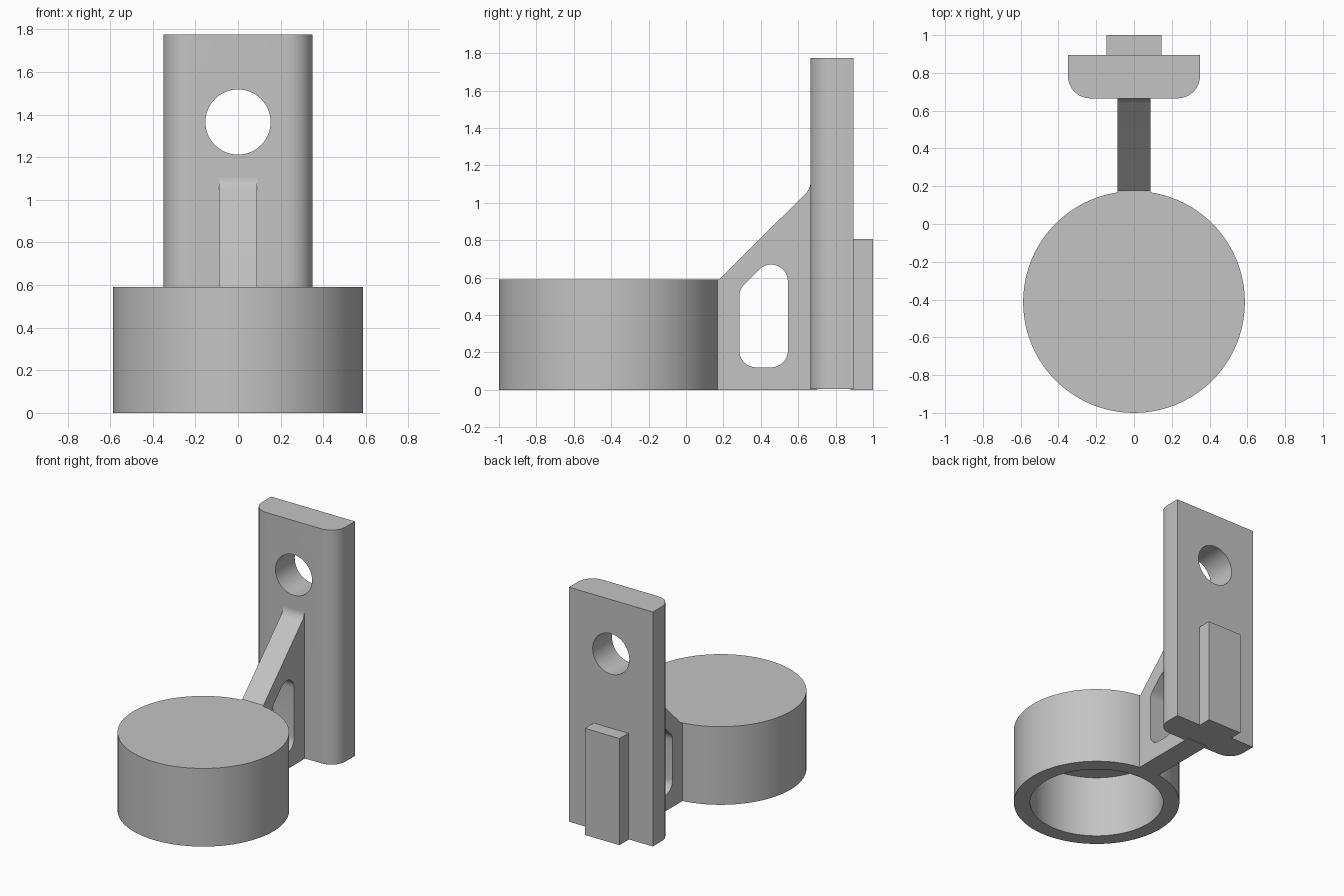
import bpy, bmesh, math
from mathutils import Matrix, Vector

cube = bpy.data.objects.get("Cube")
if cube:
    bpy.data.objects.remove(cube, do_unlink=True)

GREY = (0.55, 0.55, 0.55, 1)
grey = bpy.data.materials.new("plain grey")
grey.use_nodes = True
grey.diffuse_color = GREY
grey.node_tree.nodes["Principled BSDF"].inputs["Base Color"].default_value = GREY

# Axis swaps: profile (u, v) and depth w go to model space
UPRIGHT = Matrix.Identity(3)                              # x, y, depth z
SIDEWAYS = Matrix(((0, 0, 1), (1, 0, 0), (0, 1, 0)))      # y, z, depth x
FRONTAL = Matrix(((1, 0, 0), (0, 0, -1), (0, 1, 0)))      # x, z, depth -y


def rounded(corners, steps=10):
    """Turn (u, v, radius) corners into a filleted outline."""
    out = []
    n = len(corners)
    for i, (u, v, r) in enumerate(corners):
        p = Vector((u, v))
        if r == 0:
            out.append(p)
            continue
        a = (Vector(corners[i - 1][:2]) - p).normalized()
        b = (Vector(corners[(i + 1) % n][:2]) - p).normalized()
        half = a.angle(b) / 2
        centre = p + (a + b).normalized() * r / math.sin(half)
        start = p + a * r / math.tan(half) - centre
        end = p + b * r / math.tan(half) - centre
        sweep = start.angle(end)
        for k in range(steps + 1):
            t = k / steps
            out.append(centre + (start * math.sin((1 - t) * sweep)
                                 + end * math.sin(t * sweep)) / math.sin(sweep))
    return out


def circle(u, v, r, count):
    return [Vector((u + r * math.cos(math.tau * k / count),
                    v + r * math.sin(math.tau * k / count))) for k in range(count)]


def extrude(name, outline, low, high, axes):
    bm = bmesh.new()
    base = bm.faces.new([bm.verts.new(axes @ Vector((p.x, p.y, low))) for p in outline])
    geom = bmesh.ops.extrude_face_region(bm, geom=[base])["geom"]
    bmesh.ops.translate(bm, vec=axes @ Vector((0, 0, high - low)),
                        verts=[g for g in geom if isinstance(g, bmesh.types.BMVert)])
    bmesh.ops.recalc_face_normals(bm, faces=bm.faces)
    mesh = bpy.data.meshes.new(name)
    bm.to_mesh(mesh)
    bm.free()
    obj = bpy.data.objects.new(name, mesh)
    mesh.materials.append(grey)
    bpy.context.collection.objects.link(obj)
    return obj


def activate(obj):
    bpy.ops.object.select_all(action="DESELECT")
    obj.select_set(True)
    bpy.context.view_layer.objects.active = obj


def cut(obj, cutter):
    mod = obj.modifiers.new("cut", "BOOLEAN")
    mod.operation = "DIFFERENCE"
    mod.solver = "EXACT"
    mod.object = cutter
    activate(obj)
    bpy.ops.object.modifier_apply(modifier=mod.name)
    bpy.data.objects.remove(cutter, do_unlink=True)


def smooth(obj):
    activate(obj)
    bpy.ops.object.shade_smooth_by_angle(angle=math.radians(30))


# Round cap, hollow from below
cap = extrude("round_cap", circle(0, -0.413, 0.587, 96), 0, 0.59, UPRIGHT)
cut(cap, extrude("cap_hollow", circle(0, -0.413, 0.472, 96), -0.1, 0.475, UPRIGHT))

# Upright plate with rounded front edges and a round hole
plate = extrude("upright_plate", rounded([
    (-0.35, 0.665, 0.12), (0.35, 0.665, 0.12), (0.35, 0.895, 0), (-0.35, 0.895, 0)]),
    0.005, 1.775, UPRIGHT)
cut(plate, extrude("plate_hole", circle(0, 1.365, 0.153, 64), -1.1, -0.5, FRONTAL))

# Sloping rib that joins the cap to the plate, with a window through it
rib = extrude("sloping_rib", rounded([
    (0.12, 0, 0), (0.7, 0, 0), (0.7, 1.11, 0), (0.665, 1.11, 0),
    (0.665, 1.075, 0.08), (0.178, 0.59, 0), (0.12, 0.58, 0)]),
    -0.088, 0.088, SIDEWAYS)
cut(rib, extrude("rib_window", rounded([
    (0.285, 0.12, 0.09), (0.545, 0.12, 0.09), (0.545, 0.797, 0.09), (0.285, 0.537, 0.09)]),
    -0.3, 0.3, SIDEWAYS))

# Straight bar on the back of the plate
bar = extrude("back_bar", rounded([
    (-0.145, 0.88, 0), (0.145, 0.88, 0), (0.145, 1, 0), (-0.145, 1, 0)]),
    0, 0.805, UPRIGHT)

for part in (cap, plate, rib, bar):
    smooth(part)
